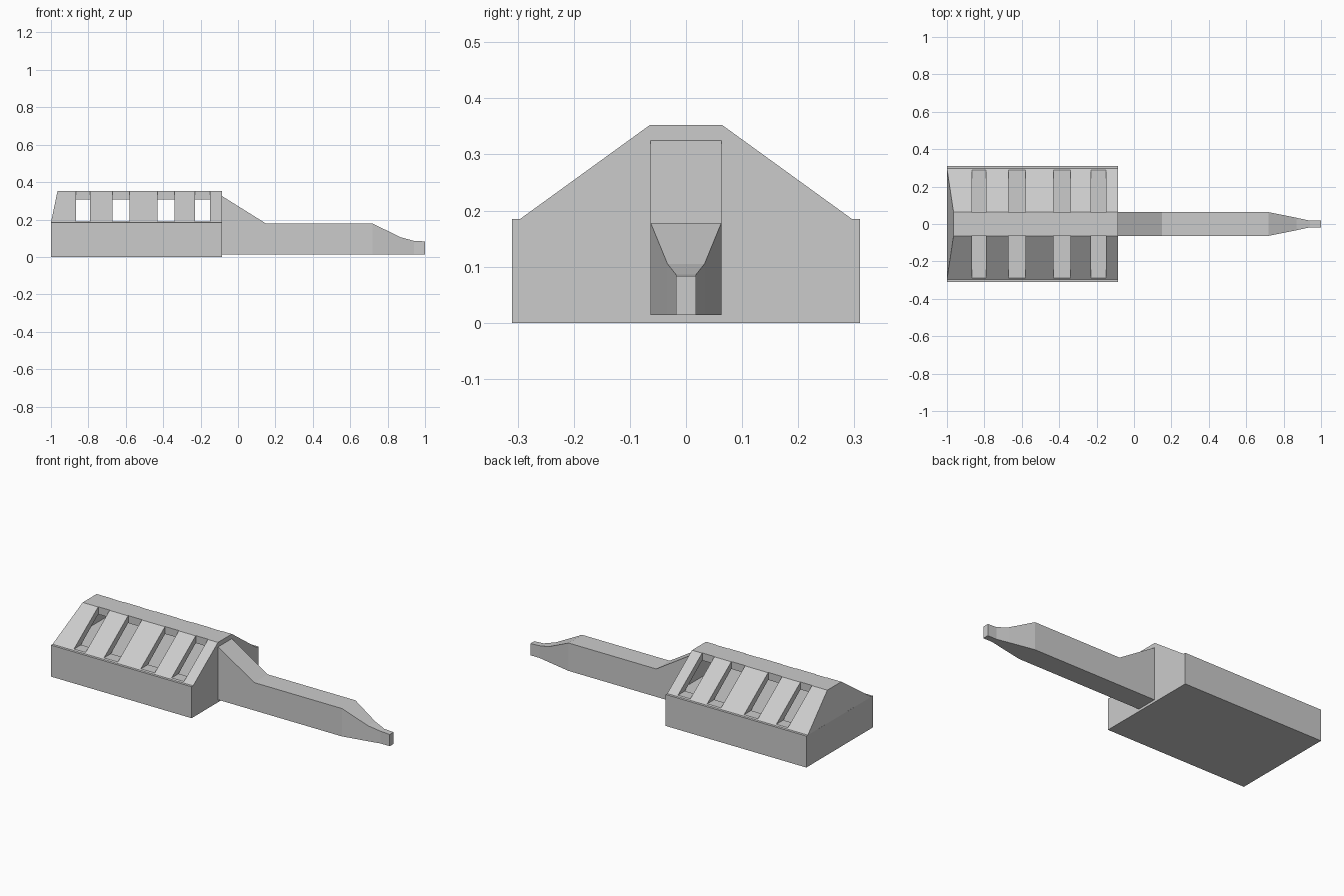
import bpy, bmesh

if "Cube" in bpy.data.objects:
    bpy.data.objects.remove(bpy.data.objects["Cube"])


def loft(name, sections):
    """Closed solid from a row of rings with equal point counts."""
    bm = bmesh.new()
    rings = [[bm.verts.new(p) for p in ring] for ring in sections]
    n = len(rings[0])
    for a, b in zip(rings, rings[1:]):
        for i in range(n):
            j = (i + 1) % n
            bm.faces.new((a[i], a[j], b[j], b[i]))
    bm.faces.new(rings[0])
    bm.faces.new(rings[-1])
    bmesh.ops.recalc_face_normals(bm, faces=bm.faces)
    mesh = bpy.data.meshes.new(name)
    bm.to_mesh(mesh)
    bm.free()
    ob = bpy.data.objects.new(name, mesh)
    bpy.context.collection.objects.link(ob)
    return ob


def section(x_low, x_high, w_low, w_high, z_low, z_high):
    return [(x_low, -w_low, z_low), (x_low, w_low, z_low),
            (x_high, w_high, z_high), (x_high, -w_high, z_high)]


def box(name, x0, x1, y0, y1, z0, z1):
    return loft(name, [[(x, y0, z0), (x, y1, z0), (x, y1, z1), (x, y0, z1)]
                       for x in (x0, x1)])


def cut(target, cutter):
    """Subtract the cutter, bake the result, remove the cutter."""
    cutter.hide_render = True
    mod = target.modifiers.new("cut", 'BOOLEAN')
    mod.operation = 'DIFFERENCE'
    mod.solver = 'EXACT'
    mod.object = cutter
    bpy.context.view_layer.objects.active = target
    bpy.ops.object.modifier_apply(modifier=mod.name)
    bpy.data.objects.remove(cutter)


# Rectangular base block
box("base_block", -1.0, -0.085, -0.31, 0.31, 0.0, 0.185)

# Trapezoid roof shell with a leaning end
roof = loft("slotted_roof", [
    section(-1.0, -0.965, 0.297, 0.065, 0.184, 0.352),
    section(-0.085, -0.085, 0.297, 0.065, 0.184, 0.352)])
cut(roof, loft("hollow_cutter", [
    section(-0.965, -0.935, 0.25, 0.066, 0.17, 0.308),
    section(-0.115, -0.115, 0.25, 0.066, 0.17, 0.308)]))

# Slots on both slopes, leaving ribs and a ridge beam
for x0, x1 in ((-0.865, -0.79), (-0.67, -0.58), (-0.43, -0.34), (-0.23, -0.15)):
    for s in (-1, 1):
        ya, yb = sorted((s * 0.062, s * 0.4))
        cut(roof, box("slot_cutter", x0, x1, ya, yb, 0.19, 0.5))

# Handle: x, half width, top height
stations = [(-0.085, 0.063, 0.325), (0.15, 0.063, 0.178), (0.72, 0.063, 0.178),
            (0.87, 0.033, 0.105), (0.94, 0.018, 0.086), (1.0, 0.018, 0.083)]
loft("handle", [section(x, x, w, w, 0.014, z) for x, w, z in stations])
